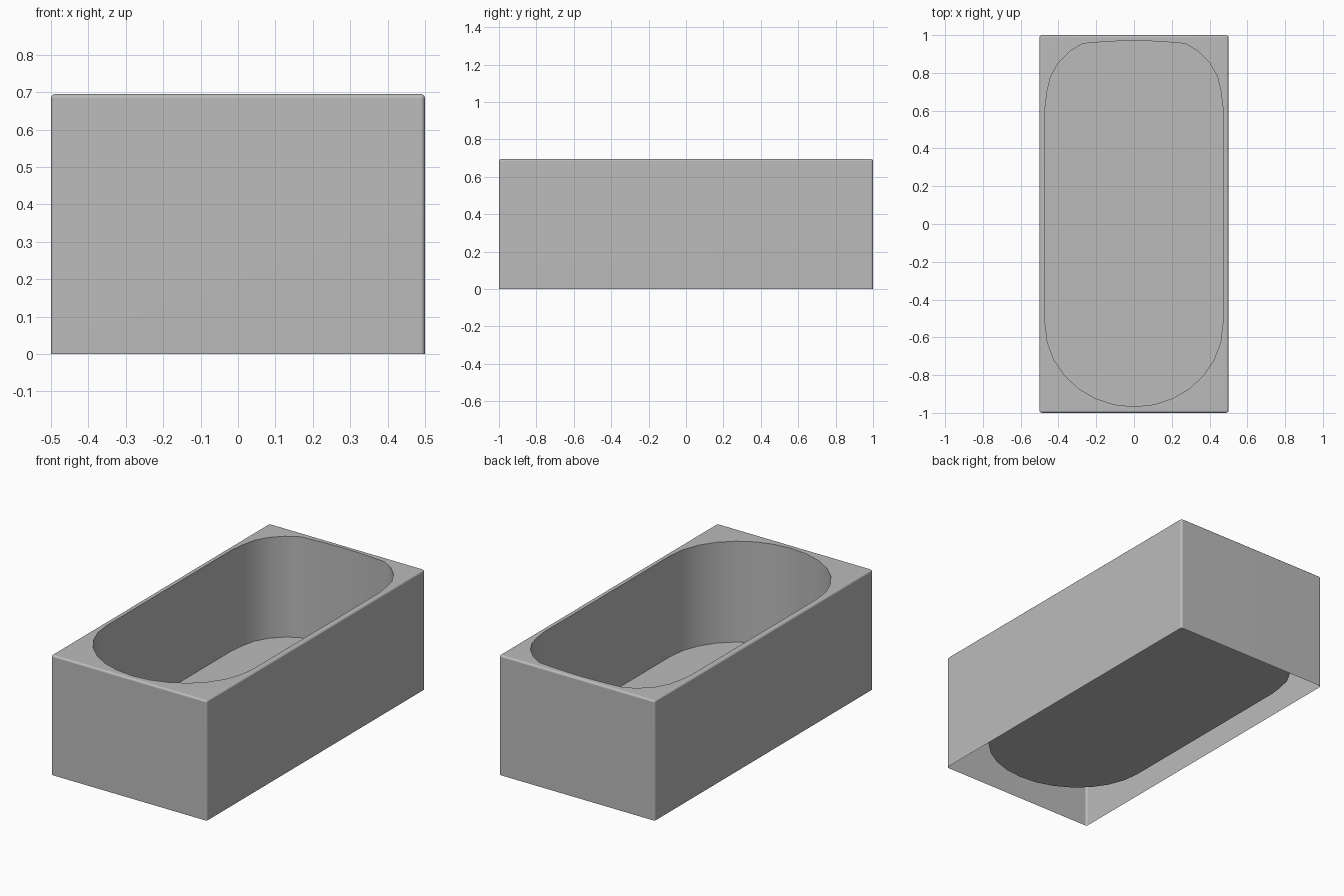
import bpy, bmesh
from math import sin, cos, pi, radians

if "Cube" in bpy.data.objects:
    bpy.data.objects.remove(bpy.data.objects["Cube"], do_unlink=True)

HALF_X, HALF_Y, TOP, FLOOR = 0.5, 1.0, 0.695, 0.11
BASIN_X = 0.47

grey = bpy.data.materials.new("plain grey")
grey.use_nodes = True
grey.diffuse_color = (0.5, 0.5, 0.5, 1)
grey.node_tree.nodes["Principled BSDF"].inputs["Base Color"].default_value = grey.diffuse_color


def basin_outline():
    """Rounded front end, squarer back end, symmetric in x."""
    steps = 14
    front = [(-BASIN_X * cos(pi * i / steps), -0.53 - 0.437 * sin(pi * i / steps))
             for i in range(steps + 1)]
    right = [(BASIN_X, 0.62), (0.46, 0.70), (0.442, 0.78), (0.40, 0.854),
             (0.34, 0.914), (0.272, 0.955), (0.14, 0.966)]
    left = [(-x, y) for x, y in reversed(right)]
    return front + right + [(0, 0.971)] + left


def finish(name, bm):
    mesh = bpy.data.meshes.new(name)
    bm.to_mesh(mesh)
    bm.free()
    mesh.materials.append(grey)
    obj = bpy.data.objects.new(name, mesh)
    bpy.context.collection.objects.link(obj)
    mesh.shade_smooth()
    mesh.set_sharp_from_angle(angle=radians(40))
    weighted = obj.modifiers.new("Even shading", 'WEIGHTED_NORMAL')
    weighted.keep_sharp = True
    return obj


def ring(bm, z):
    return [bm.verts.new((x, y, z)) for x, y in basin_outline()]


# Outer casing: open underneath, softened top and corner edges
bm = bmesh.new()
bmesh.ops.create_cube(bm, size=1)
for v in bm.verts:
    v.co = (v.co.x * 2 * HALF_X, v.co.y * 2 * HALF_Y, (v.co.z + 0.5) * TOP)
bm.normal_update()
bmesh.ops.delete(bm, geom=[f for f in bm.faces if f.normal.z < -0.5], context='FACES')
bmesh.ops.bevel(bm, geom=[e for e in bm.edges if not e.is_boundary],
                offset=0.012, segments=3, profile=0.5, affect='EDGES')

# Flat rim: the top face is refilled around the basin opening
bm.normal_update()
lid = max((f for f in bm.faces if f.normal.z > 0.99), key=lambda f: f.calc_area())
border = list(lid.edges)
bmesh.ops.delete(bm, geom=[lid], context='FACES_ONLY')
rim = ring(bm, TOP)
rim_edges = [bm.edges.new((a, b)) for a, b in zip(rim, rim[1:] + rim[:1])]
bmesh.ops.triangle_fill(bm, use_beauty=True, use_dissolve=False,
                        normal=(0, 0, 1), edges=border + rim_edges)
finish("outer_casing", bm)

# Basin: upright walls facing inwards and a flat floor
bm = bmesh.new()
low, high = ring(bm, FLOOR), ring(bm, TOP)
for i in range(len(low)):
    j = (i + 1) % len(low)
    bm.faces.new((low[j], low[i], high[i], high[j]))
bm.faces.new(low)
finish("basin", bm)
